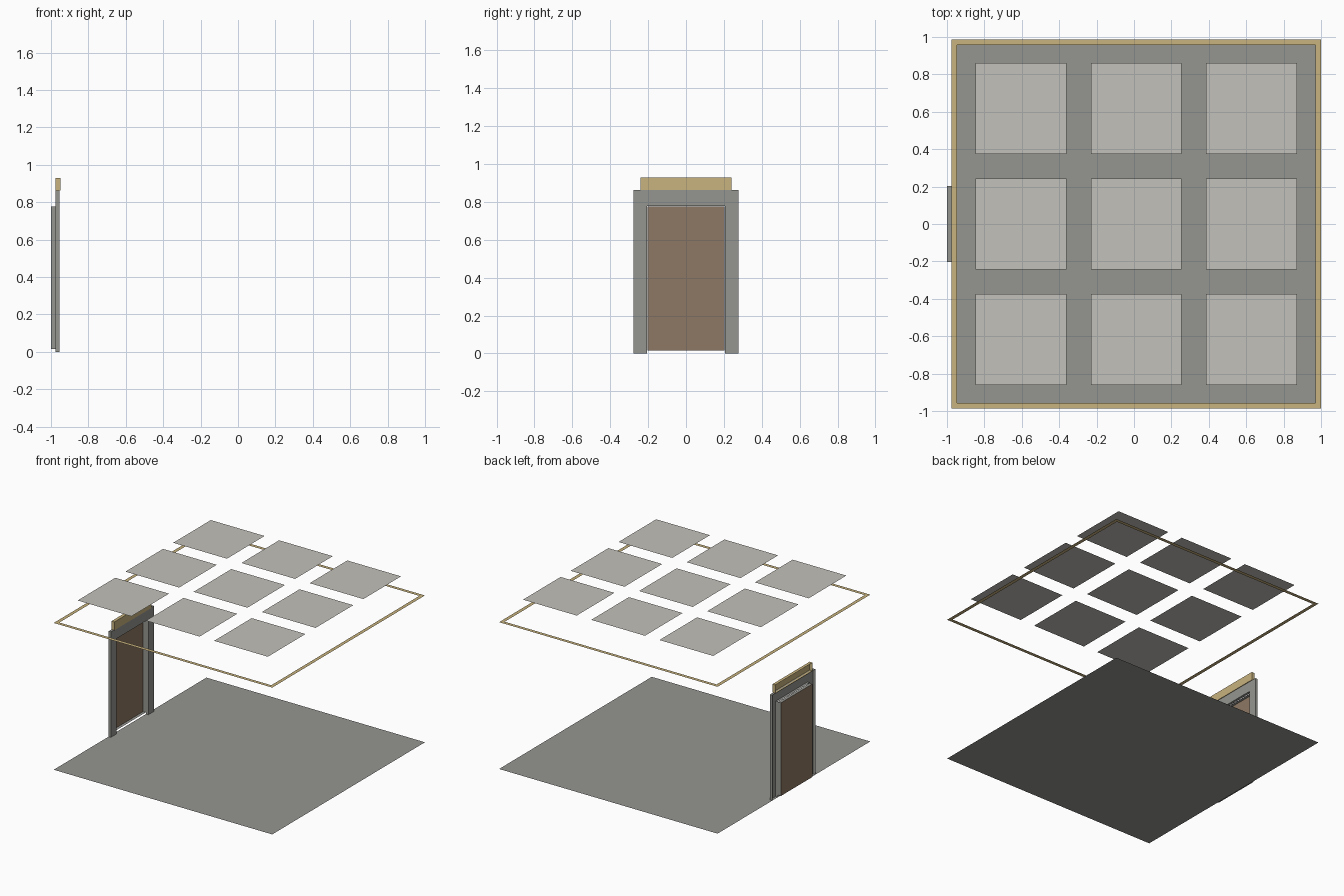
import bpy, bmesh

if "Cube" in bpy.data.objects:
    bpy.data.objects.remove(bpy.data.objects["Cube"])

def mat(name, rgb):
    m = bpy.data.materials.new(name)
    m.diffuse_color = (*rgb, 1)
    m.use_nodes = True
    m.node_tree.nodes["Principled BSDF"].inputs["Base Color"].default_value = m.diffuse_color
    return m

GREY = mat("stone grey", (0.30, 0.30, 0.28))
LIGHT = mat("pale panel", (0.55, 0.535, 0.495))
TAN = mat("tan trim", (0.58, 0.45, 0.21))
BROWN = mat("door brown", (0.27, 0.19, 0.127))

def make(name, faces, material):
    """Object from a short list of corner loops."""
    bm = bmesh.new()
    for f in faces:
        bm.faces.new([bm.verts.new(p) for p in f])
    bmesh.ops.remove_doubles(bm, verts=bm.verts[:], dist=1e-5)
    me = bpy.data.meshes.new(name)
    bm.to_mesh(me)
    bm.free()
    me.materials.append(material)
    ob = bpy.data.objects.new(name, me)
    bpy.context.collection.objects.link(ob)
    return ob

def flat(x0, x1, y0, y1, z):
    return [(x0, y0, z), (x1, y0, z), (x1, y1, z), (x0, y1, z)]

def upright(x, y0, y1, z0, z1):
    return [(x, y0, z0), (x, y1, z0), (x, y1, z1), (x, y0, z1)]

def strip(path, xa, xb):
    """Sweep a (y, z) path between two x depths."""
    return [[(xa, *p), (xb, *p), (xb, *q), (xa, *q)] for p, q in zip(path, path[1:])]

X0, X1, Y = -0.976, 1.0, 0.986      # room footprint
CX = (X0 + X1) / 2

# floor
make("floor", [flat(X0, X1, -Y, Y, 0)], GREY)

# flat cornice ring under the ceiling
w, zr = 0.03, 1.2
outer = [(X0, -Y), (X1, -Y), (X1, Y), (X0, Y)]
inner = [(X0 + w, -Y + w), (X1 - w, -Y + w), (X1 - w, Y - w), (X0 + w, Y - w)]
make("cornice_ring", [[(*outer[i], zr), (*outer[(i + 1) % 4], zr),
                       (*inner[(i + 1) % 4], zr), (*inner[i], zr)] for i in range(4)], TAN)

# three by three ceiling panels
h, step = 0.243, 0.617
for i in (-1, 0, 1):
    for j in (-1, 0, 1):
        cx, cy = CX + i * step, j * step
        make("ceiling_panel", [flat(cx - h, cx + h, cy - h, cy + h, 1.37)], LIGHT)

# recessed door sheet and its grey reveal
dy, d0, d1 = 0.203, 0.015, 0.776
make("door", [upright(-1, -dy, dy, d0, d1)], BROWN)
loop = [(-dy, d0), (-dy, d1), (dy, d1), (dy, d0), (-dy, d0)]
make("door_reveal", strip(loop, X0, -1), GREY)

# door surround, open at the back
fy, iy, ft, it, xf = 0.278, 0.205, 0.862, 0.779, -0.955
front = [upright(xf, -fy, -iy, 0, it), upright(xf, iy, fy, 0, it),
         upright(xf, -fy, -iy, it, ft), upright(xf, -iy, iy, it, ft), upright(xf, iy, fy, it, ft)]
make("door_frame", front
     + strip([(-fy, 0), (-fy, ft), (fy, ft), (fy, 0)], xf, X0)
     + strip([(iy, 0), (iy, it), (-iy, it), (-iy, 0)], xf, X0), GREY)

# tan header above the frame, open at the back
ty, t0, t1, xt = 0.24, 0.862, 0.93, -0.95
rim = [(-ty, t0), (-ty, t1), (ty, t1), (ty, t0), (-ty, t0)]
make("door_header", [upright(xt, -ty, ty, t0, t1)] + strip(rim, xt, X0), TAN)
